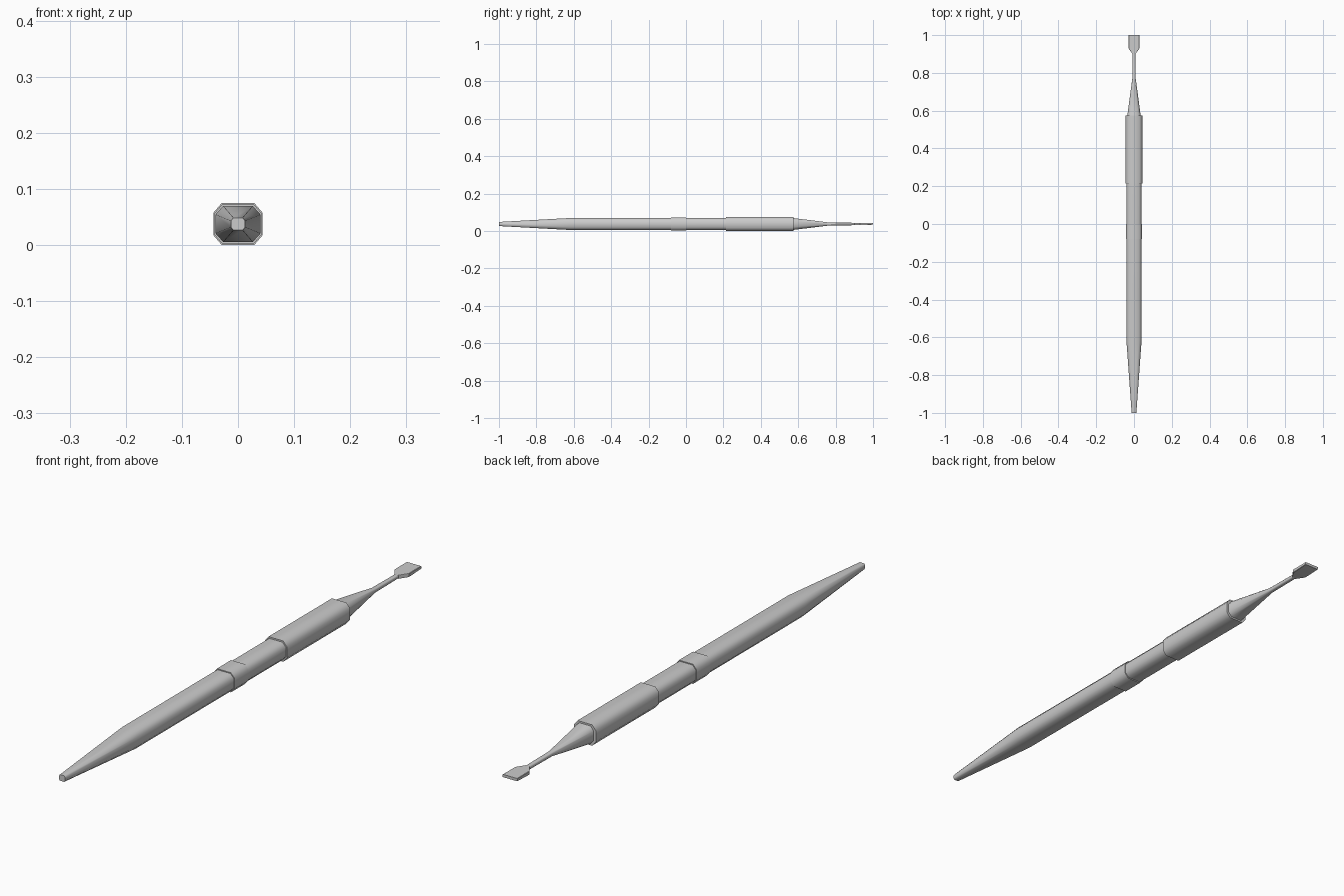
import bpy, bmesh, math

if "Cube" in bpy.data.objects:
    bpy.data.objects.remove(bpy.data.objects["Cube"])

ZC = 0.0375  # height of the tool's axis


def loft(name, sections, angle=55, fx=0.66, fz=0.53):
    """Capped chamfered-rectangle loft along y; section = (y, half_x, half_z, z_shift)."""
    bm = bmesh.new()
    rings = []
    for y, hx, hz, dz in sections:
        a, b = hx * fx, hz * fz
        pts = [(a, hz), (hx, b), (hx, -b), (a, -hz),
               (-a, -hz), (-hx, -b), (-hx, b), (-a, hz)]
        rings.append([bm.verts.new((x, y, ZC + dz + z)) for x, z in pts])
    for r, s in zip(rings, rings[1:]):
        for i in range(8):
            j = (i + 1) % 8
            bm.faces.new((r[i], r[j], s[j], s[i]))
    bm.faces.new(rings[0])
    bm.faces.new(rings[-1])
    bmesh.ops.recalc_face_normals(bm, faces=bm.faces)
    me = bpy.data.meshes.new(name)
    bm.to_mesh(me)
    bm.free()
    for p in me.polygons:
        p.use_smooth = True
    me.set_sharp_from_angle(angle=math.radians(angle))
    ob = bpy.data.objects.new(name, me)
    bpy.context.collection.objects.link(ob)
    return ob


# Long handle with tapered rear end
loft("handle", [(-1, 0.0125, 0.011, 0), (-0.62, 0.040, 0.032, 0),
                (0.57, 0.040, 0.032, 0)])

# Raised collar and grip sleeve
loft("collar", [(-0.08, 0.042, 0.0355, 0), (0.0, 0.042, 0.0355, 0)])
loft("grip_sleeve", [(0.215, 0.044, 0.0375, 0), (0.575, 0.044, 0.0375, 0)])

# Cone narrowing to a thin shank
loft("nose_and_shank", [(0.57, 0.036, 0.032, 0), (0.77, 0.009, 0.0075, 0),
                        (0.91, 0.008, 0.0065, 0)])

# Flat spatula blade with a thinned underside at the tip
loft("blade", [(0.90, 0.008, 0.0065, 0), (0.93, 0.029, 0.0065, 0),
               (0.945, 0.029, 0.0065, 0), (1.0, 0.029, 0.005, 0.0015)],
     angle=25, fx=0.95, fz=0.8)
